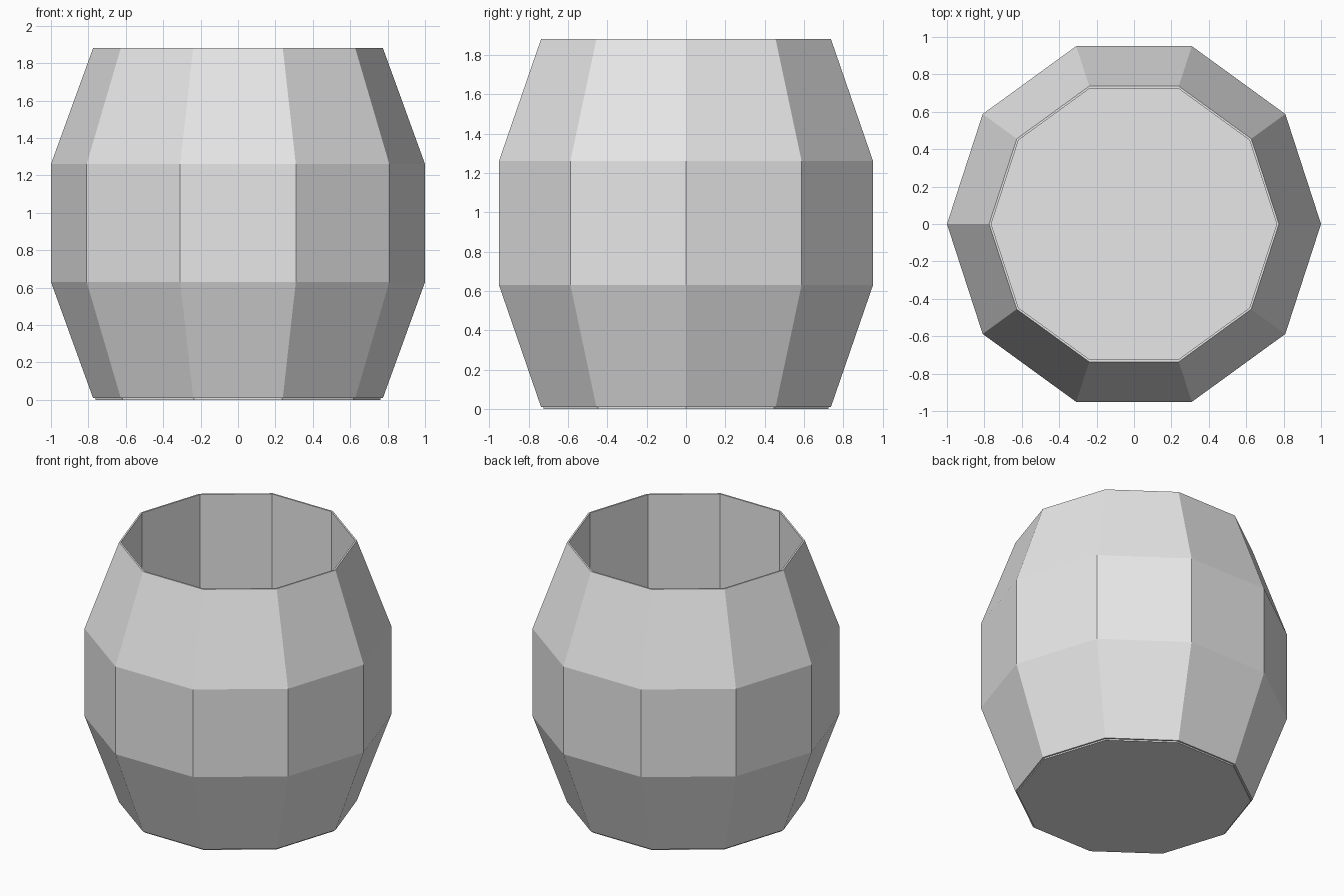
import bpy, bmesh, math

cube = bpy.data.objects.get("Cube")
if cube:
    bpy.data.objects.remove(cube, do_unlink=True)

SIDES = 10

grey = bpy.data.materials.new("plain grey")
grey.use_nodes = True
grey.diffuse_color = (0.8, 0.8, 0.8, 1)
grey.node_tree.nodes["Principled BSDF"].inputs["Base Color"].default_value = (0.8, 0.8, 0.8, 1)


def lathe(name, profile):
    """Revolve a (radius, height) profile and cap both of its ends."""
    bm = bmesh.new()
    rings = []
    for r, z in profile:
        angles = [math.tau * i / SIDES for i in range(SIDES)]
        rings.append([bm.verts.new((r * math.cos(a), r * math.sin(a), z)) for a in angles])
    for low, high in zip(rings, rings[1:]):
        for i in range(SIDES):
            j = (i + 1) % SIDES
            bm.faces.new((low[i], low[j], high[j], high[i]))
    bm.faces.new(rings[0][::-1])
    bm.faces.new(rings[-1])
    bmesh.ops.recalc_face_normals(bm, faces=bm.faces)
    mesh = bpy.data.meshes.new(name)
    bm.to_mesh(mesh)
    bm.free()
    mesh.materials.append(grey)
    obj = bpy.data.objects.new(name, mesh)
    bpy.context.collection.objects.link(obj)
    return obj


# Open barrel: stepped base, bulging outer wall, thin rim, straight inner wall, floor
lathe("barrel", [
    (0.763, 0), (0.763, 0.01), (0.775, 0.01),
    (1, 0.63), (1, 1.26), (0.775, 1.88),
    (0.763, 1.88), (0.763, 0.02),
])
